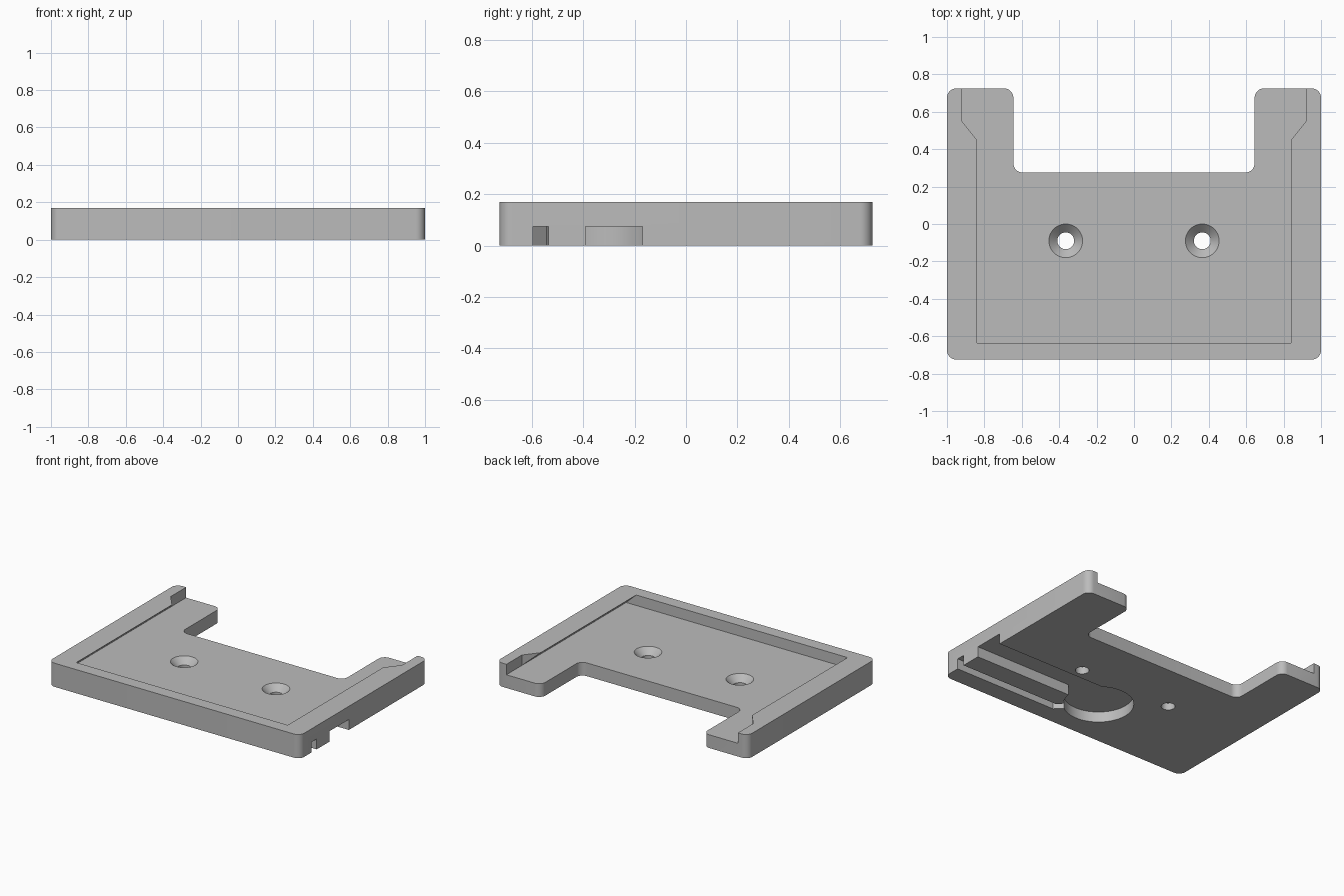
import bpy
import bmesh
import math
from mathutils import Matrix

cube = bpy.data.objects.get("Cube")
if cube:
    bpy.data.objects.remove(cube, do_unlink=True)

HEIGHT, FLOOR, GROOVE = 0.17, 0.095, 0.075

grey = bpy.data.materials.new("plain_grey")
grey.use_nodes = True
grey.diffuse_color = (0.5, 0.5, 0.5, 1)
grey.node_tree.nodes["Principled BSDF"].inputs["Base Color"].default_value = (0.5, 0.5, 0.5, 1)


def add_object(name, bm):
    bmesh.ops.recalc_face_normals(bm, faces=bm.faces)
    mesh = bpy.data.meshes.new(name)
    bm.to_mesh(mesh)
    bm.free()
    mesh.materials.append(grey)
    obj = bpy.data.objects.new(name, mesh)
    bpy.context.collection.objects.link(obj)
    return obj


def prism(name, points, low, high, radius=0, matrix=Matrix()):
    """Extrude a flat profile from low to high, with optional rounded corners."""
    bm = bmesh.new()
    bm.faces.new([bm.verts.new((x, y, low)) for x, y in points])
    if radius:
        bmesh.ops.bevel(bm, geom=bm.verts[:], offset=radius, segments=8,
                        profile=0.5, affect='VERTICES')
    ext = bmesh.ops.extrude_face_region(bm, geom=bm.faces[:])
    top = [v for v in ext["geom"] if isinstance(v, bmesh.types.BMVert)]
    bmesh.ops.translate(bm, verts=top, vec=(0, 0, high - low))
    bm.transform(matrix)
    return add_object(name, bm)


def cone(name, x, y, low, high, r_low, r_high):
    bm = bmesh.new()
    bmesh.ops.create_cone(bm, cap_ends=True, segments=64, radius1=r_low, radius2=r_high,
                          depth=high - low,
                          matrix=Matrix.Translation((x, y, (low + high) / 2)))
    return add_object(name, bm)


def mirrored(half):
    """Close a right-hand half profile with its mirror image."""
    return half + [(-x, y) for x, y in reversed(half)]


def cut(target, cutter):
    cutter.hide_render = True
    mod = target.modifiers.new("cut", 'BOOLEAN')
    mod.operation = 'DIFFERENCE'
    mod.solver = 'EXACT'
    mod.object = cutter
    bpy.ops.object.select_all(action='DESELECT')
    bpy.context.view_layer.objects.active = target
    target.select_set(True)
    bpy.ops.object.modifier_apply(modifier=mod.name)
    bpy.data.objects.remove(cutter, do_unlink=True)


# U-shaped plate with rounded corners
plate = prism("mounting_plate",
              mirrored([(1, -0.725), (1, 0.725), (0.645, 0.725), (0.645, 0.275)]),
              0, HEIGHT, radius=0.05)

# Dovetail slide pocket, open at the back
cut(plate, prism("dovetail_cutter",
                 mirrored([(0.92, FLOOR), (0.84, HEIGHT), (0.84, 0.3)]),
                 -1, 0.635, matrix=Matrix.Rotation(math.pi / 2, 4, 'X')))

# Flared entry at the ends of the arms
cut(plate, prism("entry_cutter",
                 mirrored([(0.84, 0.45), (0.92, 0.55), (0.92, 1)]), FLOOR, 0.3))

# Countersunk screw holes
for x in (-0.365, 0.365):
    cut(plate, cone("countersink_cutter", x, -0.09, 0.05, 0.1, 0.045, 0.095))
    cut(plate, cone("hole_cutter", x, -0.09, -0.1, 0.12, 0.045, 0.045))

# Round recess and wide channel under the plate
cut(plate, cone("recess_cutter", 0, -0.36, -0.1, GROOVE, 0.23, 0.23))
cut(plate, prism("wide_channel_cutter",
                 [(0, -0.39), (1.1, -0.39), (1.1, -0.17), (0, -0.17)], -0.1, GROOVE))

# Narrow channel that bends into the recess
cut(plate, prism("narrow_channel_cutter",
                 [(1.1, -0.595), (1.1, -0.535), (0.215, -0.535), (0.1, -0.42),
                  (0.05, -0.455), (0.19, -0.595)], -0.1, GROOVE))

bpy.context.view_layer.objects.active = plate
plate.select_set(True)
bpy.ops.object.shade_smooth_by_angle(angle=math.radians(30))
